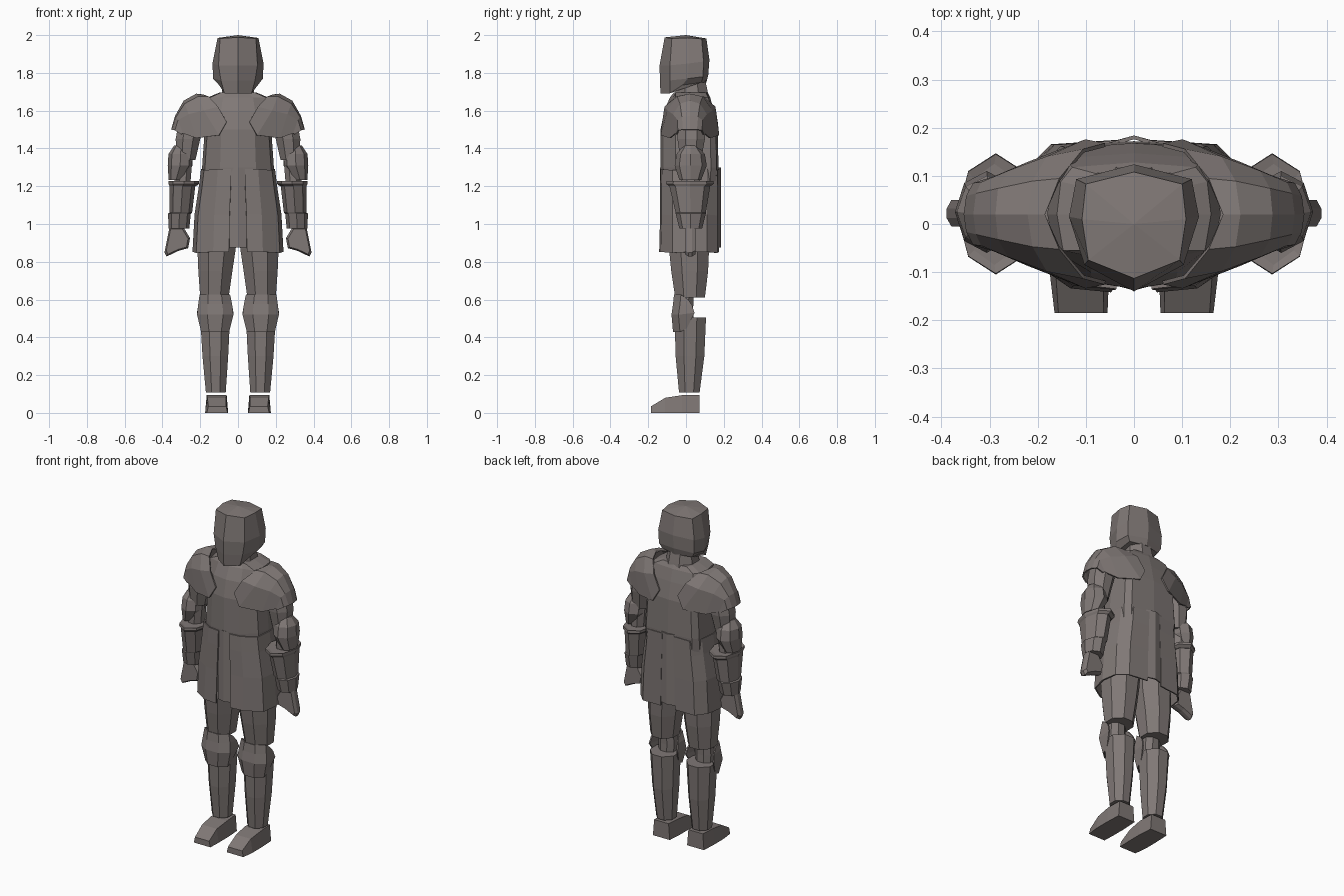
import bpy, bmesh, math

steel = bpy.data.materials.new("warm grey steel")
steel.diffuse_color = (0.215, 0.188, 0.18, 1)


def finish(name, bm, mirror=False, thick=0, offset=-1):
    bmesh.ops.remove_doubles(bm, verts=bm.verts, dist=0.0005)
    bmesh.ops.recalc_face_normals(bm, faces=bm.faces)
    me = bpy.data.meshes.new(name)
    bm.to_mesh(me)
    bm.free()
    me.materials.append(steel)
    ob = bpy.data.objects.new(name, me)
    bpy.context.collection.objects.link(ob)
    if thick:
        m = ob.modifiers.new("thickness", "SOLIDIFY")
        m.thickness, m.offset = thick, offset
    if mirror:
        ob.modifiers.new("mirror", "MIRROR")
    return ob


def loft(name, rings, closed=True, caps=True, tip=None, mirror=False, thick=0, offset=0):
    """Skin a list of equal-length point rings."""
    bm = bmesh.new()
    vs = [[bm.verts.new(p) for p in r] for r in rings]
    n = len(rings[0])
    for a, b in zip(vs, vs[1:]):
        for i in range(n if closed else n - 1):
            j = (i + 1) % n
            bm.faces.new((a[i], a[j], b[j], b[i]))
    if closed and caps:
        bm.faces.new(vs[0])
        if not tip:
            bm.faces.new(vs[-1])
    if tip:
        t = bm.verts.new(tip)
        for i in range(n):
            bm.faces.new((vs[-1][i], vs[-1][(i + 1) % n], t))
    return finish(name, bm, mirror, thick, offset)


def tube(name, secs, n=8, turn=0.0, mirror=True):
    """Sections are (z, x0, x1, y0, y1) limits of each n-sided ring."""
    rings = []
    for z, x0, x1, y0, y1 in secs:
        k = 1 / math.cos(turn) if turn else 1
        rings.append([((x0 + x1) / 2 + (x1 - x0) / 2 * k * math.cos(turn + math.tau * i / n),
                       (y0 + y1) / 2 + (y1 - y0) / 2 * k * math.sin(turn + math.tau * i / n), z)
                      for i in range(n)])
    return loft(name, rings, mirror=mirror)


def sym(half):
    """Complete a half ring (first and last point on the centre line)."""
    return half + [(-x, y, z) for x, y, z in half[-2:0:-1]]


# Helmet with pointed visor and sloping rim
def helmet_ring(f, fs, s, b, bc):
    return sym([(0, f[0], f[1]), fs, s, b, (0, bc[0], bc[1])])

loft("helmet", [
    helmet_ring((-0.135, 1.69), (0.072, -0.085, 1.692), (0.1, -0.02, 1.735), (0.1, 0.082, 1.75), (0.108, 1.75)),
    helmet_ring((-0.138, 1.76), (0.09, -0.085, 1.76), (0.132, 0.01, 1.77), (0.117, 0.09, 1.78), (0.118, 1.79)),
    helmet_ring((-0.14, 1.84), (0.103, -0.085, 1.84), (0.135, 0.015, 1.85), (0.12, 0.093, 1.86), (0.124, 1.87)),
    helmet_ring((-0.113, 1.988), (0.095, -0.075, 1.982), (0.108, 0.01, 1.985), (0.1, 0.083, 1.98), (0.108, 1.982)),
], tip=(0, 0.0, 2.0))

# Neck and collar
tube("neck", [(1.62, -0.1, 0.1, -0.07, 0.13), (1.7, -0.085, 0.085, -0.055, 0.115),
              (1.77, -0.075, 0.075, -0.05, 0.1)], 8, math.pi / 8, False)


# Breastplate with ridge down the centre
def body_ring(z, xs, yf, yb):
    return sym([(0, yf, z), (0.5 * xs, yf + 0.015, z), (0.92 * xs, -0.055, z), (xs, 0.02, z),
                (0.95 * xs, yb - 0.04, z), (0.8 * xs, yb - 0.01, z), (0, yb, z)])

loft("breastplate", [body_ring(1.15, 0.187, -0.125, 0.165), body_ring(1.3, 0.19, -0.135, 0.172),
                     body_ring(1.5, 0.176, -0.135, 0.168), body_ring(1.6, 0.18, -0.115, 0.147),
                     body_ring(1.67, 0.16, -0.085, 0.128), body_ring(1.695, 0.1, -0.065, 0.115)])

# Skirt: one wrapping panel per side, open in the middle
def skirt_ring(z, xs, yf, yb, gap):
    return [(gap, yf, z), (0.55 * xs, yf + 0.008, z), (0.92 * xs, -0.07, z - 0.005), (xs, 0.02, z),
            (0.94 * xs, 0.11, z), (0.72 * xs, yb - 0.008, z - 0.005), (gap, yb, z)]

loft("side_skirt", [skirt_ring(0.852, 0.237, -0.138, 0.17, 0.047), skirt_ring(1.05, 0.226, -0.133, 0.17, 0.044),
                    skirt_ring(1.2, 0.203, -0.133, 0.17, 0.038), skirt_ring(1.29, 0.192, -0.131, 0.17, 0.036)],
     closed=False, mirror=True, thick=0.008)

# Central hanging strips, front and back
for name, y, ridge, grow in (("front_strip", -0.122, -0.012, 0), ("back_strip", 0.164, 0.016, 0.014)):
    loft(name, [[(-w - grow, y, z), (0, y + ridge, z), (w + grow, y, z)]
                for z, w in ((0.875, 0.044), (1.1, 0.043), (1.3, 0.04))],
         closed=False, thick=0.008)

# Shoulder guards: arched shells, mirrored front to back and side to side
rows = [
    [(0.06, -0.122, 1.54), (0.105, -0.11, 1.62), (0.155, -0.05, 1.672), (0.185, 0.02, 1.682)],
    [(0.10, -0.130, 1.47), (0.18, -0.095, 1.6), (0.21, -0.045, 1.672), (0.22, 0.02, 1.686)],
    [(0.22, -0.083, 1.455), (0.26, -0.065, 1.58), (0.28, -0.03, 1.635), (0.285, 0.02, 1.65)],
    [(0.29, -0.053, 1.48), (0.315, -0.042, 1.55), (0.325, -0.02, 1.565), (0.33, 0.02, 1.57)],
    [(0.30, -0.050, 1.475), (0.332, -0.04, 1.495), (0.345, -0.015, 1.5), (0.35, 0.02, 1.5)],
]
loft("shoulder_guard", [r + [(x, 0.042 - y, z) for x, y, z in r[-2::-1]] for r in rows],
     closed=False, mirror=True, thick=0.008)

# Arms
tube("upper_arm", [(1.34, 0.225, 0.325, -0.03, 0.08), (1.45, 0.2, 0.33, -0.045, 0.1),
                   (1.56, 0.17, 0.31, -0.045, 0.1)], 8, math.pi / 8)
tube("elbow_joint", [(1.18, 0.255, 0.34, -0.025, 0.075), (1.36, 0.24, 0.325, -0.025, 0.075)], 8, math.pi / 8)
tube("elbow_guard", [(1.232, 0.29, 0.367, -0.035, 0.08), (1.31, 0.24, 0.372, -0.06, 0.11),
                     (1.37, 0.242, 0.368, -0.05, 0.1), (1.415, 0.262, 0.338, -0.015, 0.06)], 8)
tube("forearm_cuff", [(1.2, 0.222, 0.362, -0.09, 0.13), (1.213, 0.206, 0.368, -0.105, 0.147),
                      (1.228, 0.206, 0.368, -0.103, 0.145), (1.224, 0.23, 0.35, -0.085, 0.125)], 8)
tube("forearm", [(0.975, 0.258, 0.368, -0.035, 0.085), (1.055, 0.25, 0.37, -0.055, 0.105),
                 (1.06, 0.243, 0.362, -0.055, 0.105), (1.21, 0.225, 0.362, -0.09, 0.13)], 8)
# Flat gauntlet hands
hand = [(0.29, 0.985), (0.362, 0.985), (0.375, 0.92), (0.389, 0.85), (0.378, 0.828),
        (0.315, 0.858), (0.264, 0.872), (0.254, 0.925)]
loft("hand", [[(0.325 + (x - 0.325) * s, y, 0.91 + (z - 0.91) * s) for x, z in hand]
              for y, s in ((-0.005, 0.85), (0.012, 1), (0.032, 1), (0.05, 0.85))], mirror=True)

# Legs
tube("thigh", [(0.61, 0.05, 0.2, -0.057, 0.1), (0.75, 0.03, 0.21, -0.078, 0.117), (0.87, 0.012, 0.215, -0.09, 0.122),
               (1.0, 0.005, 0.2, -0.09, 0.13)], 8, math.pi / 8)
tube("knee_joint", [(0.47, 0.075, 0.17, -0.045, 0.04), (0.55, 0.07, 0.175, -0.045, 0.038),
                    (0.64, 0.075, 0.17, -0.045, 0.04)], 8, math.pi / 8)


# Knee plate: wraps front and sides only
def knee_ring(zf, zb, x0, x1, yf, yb):
    d = (x1 - x0) * 0.28
    return [(x0, yb, zb), (x0, yf + 0.035, zf), (x0 + d, yf, zf), (x1 - d, yf, zf), (x1, yf + 0.035, zf), (x1, yb, zb)]

loft("knee_plate", [knee_ring(0.43, 0.445, 0.05, 0.192, -0.065, 0.002), knee_ring(0.52, 0.53, 0.028, 0.213, -0.073, 0.045),
                    knee_ring(0.575, 0.57, 0.035, 0.207, -0.065, 0.032), knee_ring(0.625, 0.6, 0.045, 0.2, -0.06, 0.01)],
     closed=False, mirror=True, thick=0.008)
tube("shin", [(0.108, 0.065, 0.17, -0.037, 0.072), (0.3, 0.052, 0.188, -0.055, 0.097),
              (0.505, 0.042, 0.2, -0.06, 0.106)], 8, math.pi / 8)

# Boots: lofted from toe to heel
loft("boot", [[(a, y, 0), (b, y, 0), (b - i, y, h), (a + i, y, h)]
              for y, a, b, h, i in ((-0.185, 0.055, 0.165, 0.035, 0.008), (-0.11, 0.052, 0.174, 0.08, 0.012),
                                    (-0.02, 0.052, 0.174, 0.094, 0.008), (0.072, 0.058, 0.17, 0.096, 0.008))],
     mirror=True)
